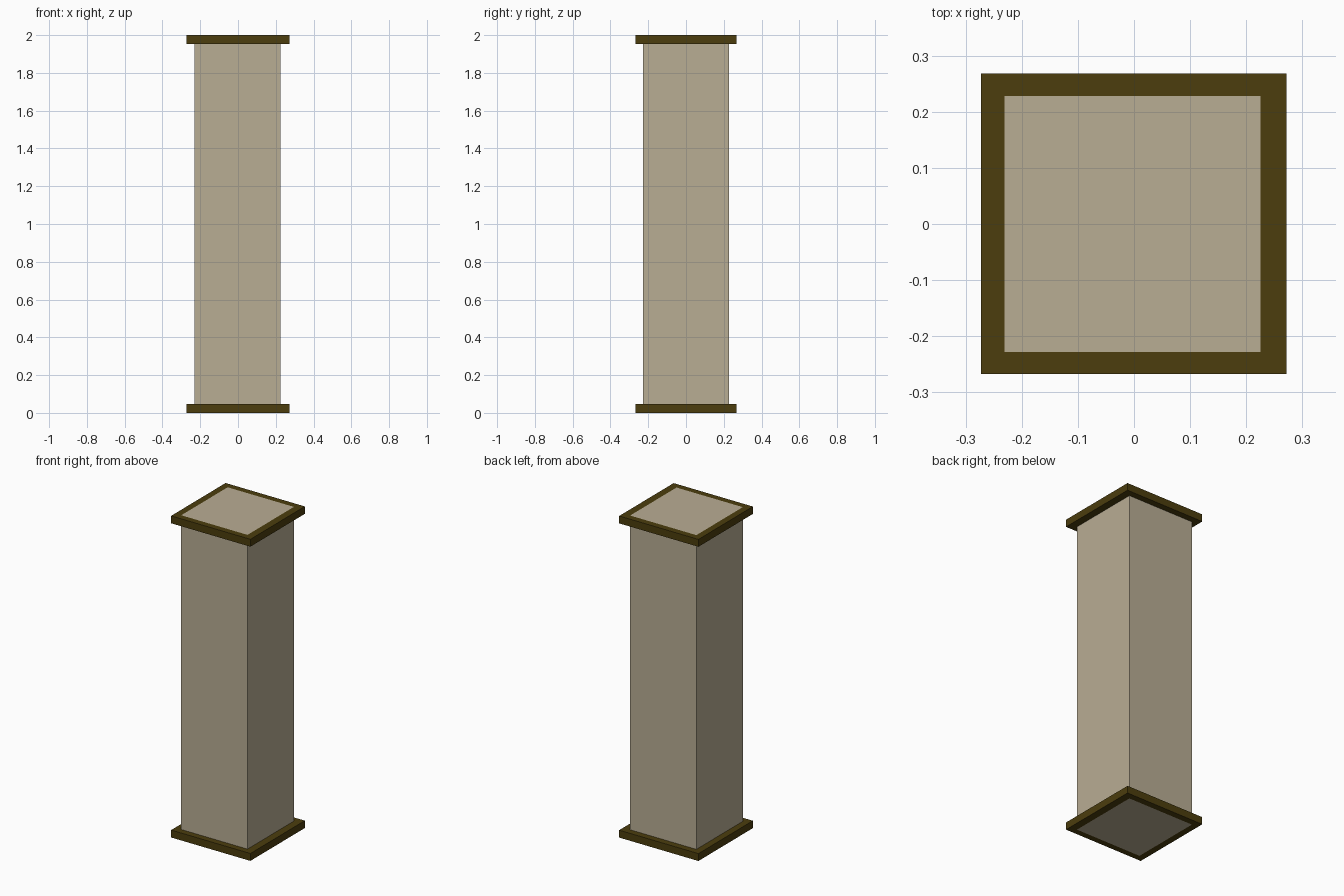
import bpy, bmesh

if "Cube" in bpy.data.objects:
    bpy.data.objects.remove(bpy.data.objects["Cube"])


def material(name, rgb):
    m = bpy.data.materials.new(name)
    m.diffuse_color = (*rgb, 1)
    m.use_nodes = True
    m.node_tree.nodes["Principled BSDF"].inputs["Base Color"].default_value = m.diffuse_color
    return m


beige = material("beige plaster", (0.485, 0.418, 0.296))
brown = material("dark brown trim", (0.072, 0.047, 0.004))

SHAFT = (-0.231, 0.225, -0.228, 0.228)   # x0, x1, y0, y1
TRIM = (-0.273, 0.272, -0.267, 0.268)
HEIGHT, TRIM_H = 2.0, 0.046


def corners(bm, rect, z):
    x0, x1, y0, y1 = rect
    return [bm.verts.new((x, y, z)) for x, y in ((x0, y0), (x1, y0), (x1, y1), (x0, y1))]


def finish(bm, name, mat):
    bmesh.ops.recalc_face_normals(bm, faces=bm.faces)
    mesh = bpy.data.meshes.new(name)
    bm.to_mesh(mesh)
    bm.free()
    mesh.materials.append(mat)
    bpy.context.collection.objects.link(bpy.data.objects.new(name, mesh))


def walls(bm, a, b):
    for i in range(4):
        j = (i + 1) % 4
        bm.faces.new((a[i], a[j], b[j], b[i]))


# Square shaft running the full height, its ends flush with the trim
bm = bmesh.new()
low, high = corners(bm, SHAFT, 0), corners(bm, SHAFT, HEIGHT)
walls(bm, low, high)
bm.faces.new(low)
bm.faces.new(high)
finish(bm, "pillar_shaft", beige)

# Square trim frames wrapped around the foot and the head
for name, z in (("base_trim", 0), ("top_trim", HEIGHT - TRIM_H)):
    bm = bmesh.new()
    loops = [corners(bm, r, h) for r, h in
             ((TRIM, z), (TRIM, z + TRIM_H), (SHAFT, z + TRIM_H), (SHAFT, z))]
    for k in range(4):
        walls(bm, loops[k], loops[(k + 1) % 4])
    finish(bm, name, brown)
